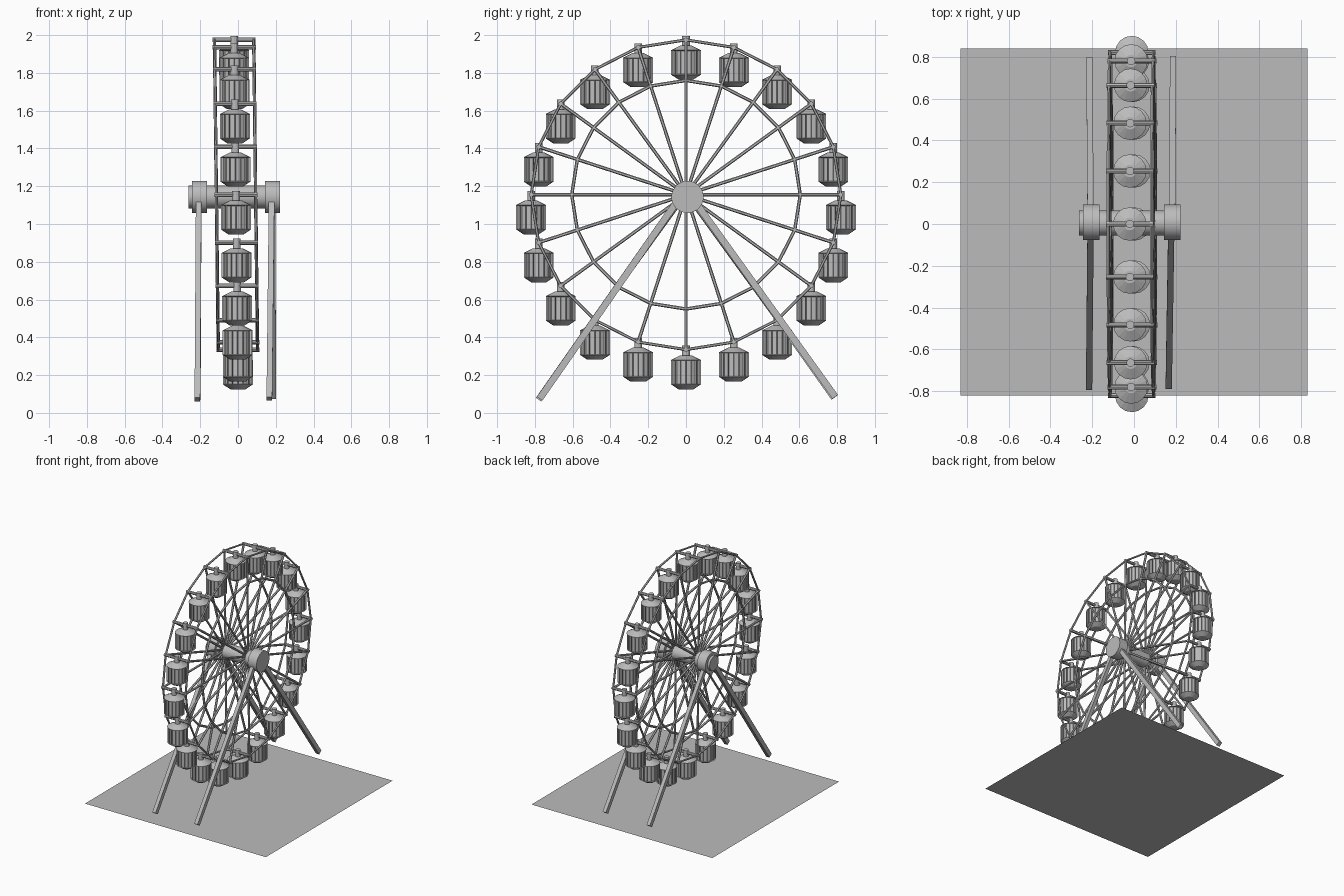
import bpy, bmesh, math
from mathutils import Vector, Matrix

if "Cube" in bpy.data.objects:
    bpy.data.objects.remove(bpy.data.objects["Cube"])

grey = bpy.data.materials.new("light grey")
grey.diffuse_color = (0.5, 0.5, 0.5, 1)
grey.use_nodes = True
grey.node_tree.nodes["Principled BSDF"].inputs["Base Color"].default_value = grey.diffuse_color

HUB_Z, R_OUT, R_IN, N = 1.155, 0.82, 0.605, 20


def tilt(z):
    # the wheel leans very slightly sideways
    return -0.0105 - 0.0122 * (z - HUB_Z)


def finish(name, bm, smooth=False):
    me = bpy.data.meshes.new(name)
    bm.to_mesh(me)
    bm.free()
    me.materials.append(grey)
    ob = bpy.data.objects.new(name, me)
    bpy.context.collection.objects.link(ob)
    if smooth:
        bpy.ops.object.select_all(action='DESELECT')
        ob.select_set(True)
        bpy.context.view_layer.objects.active = ob
        bpy.ops.object.shade_smooth_by_angle(angle=math.radians(35))
    return ob


def rod(bm, p, q, r1, r2=None, sides=6):
    p, q = Vector(p), Vector(q)
    d = q - p
    m = Matrix.Translation((p + q) / 2) @ d.to_track_quat('Z', 'Y').to_matrix().to_4x4()
    return bmesh.ops.create_cone(bm, cap_ends=True, segments=sides, radius1=r1,
                                 radius2=r1 if r2 is None else r2,
                                 depth=d.length, matrix=m)


def rim(k, r, side):
    a = 2 * math.pi * k / N
    z = HUB_Z + r * math.cos(a)
    return Vector((tilt(z) + side * 0.104, r * math.sin(a), z))


# base sheet
bm = bmesh.new()
bmesh.ops.create_grid(bm, x_segments=1, y_segments=1, size=0.83,
                      matrix=Matrix.Translation((0, 0.01, 0)))
finish("base_sheet", bm)

# rims and spokes on both sides
for side, label in ((-1, "left"), (1, "right")):
    bm = bmesh.new()
    for k in range(N):
        rod(bm, rim(k, R_OUT, side), rim(k + 1, R_OUT, side), 0.008)
        rod(bm, rim(k, R_IN, side), rim(k + 1, R_IN, side), 0.009)
    finish(label + "_rims", bm)
    bm = bmesh.new()
    for k in range(N):
        rod(bm, rim(k, 0.03, side), rim(k, R_OUT, side), 0.009)
    finish(label + "_spokes", bm)

# cross bars joining the rims
bm = bmesh.new()
for k in range(N):
    a, b = rim(k, R_OUT, -1), rim(k, R_OUT, 1)
    e = Vector((0.01, 0, 0))
    rod(bm, a - e, b + e, 0.012, sides=8)
finish("cross_bars", bm)

# cabin: hanger, roof, panelled body, tapered floor
bm = bmesh.new()
rod(bm, (0, 0, -0.035), (0, 0, 0.021), 0.02, sides=12)
rod(bm, (0, 0, -0.055), (0, 0, -0.03), 0.08, 0.03, sides=16)
rod(bm, (0, 0, -0.21), (0, 0, -0.185), 0.04, 0.078, sides=16)
body = rod(bm, (0, 0, -0.185), (0, 0, -0.055), 0.079, sides=16)
walls = {f for v in body["verts"] for f in v.link_faces if len(f.verts) == 4}
bmesh.ops.inset_individual(bm, faces=list(walls), thickness=0.005, depth=-0.008)
cabin = finish("cabin_01", bm)
for k in range(N):
    ob = cabin
    if k:
        ob = bpy.data.objects.new("cabin_%02d" % (k + 1), cabin.data)
        bpy.context.collection.objects.link(ob)
    ob.location = (rim(k, R_OUT, -1) + rim(k, R_OUT, 1)) / 2

# axle and hub discs
bm = bmesh.new()
rod(bm, (-0.262, 0.005, 1.143), (0.15, 0.005, 1.143), 0.06, sides=32)
finish("axle", bm, True)
for label, x0, x1 in (("left", -0.243, -0.165), ("right", 0.143, 0.223)):
    bm = bmesh.new()
    rod(bm, (x0, 0.008, 1.143), (x1, 0.008, 1.143), 0.085, sides=32)
    finish(label + "_hub_disc", bm, True)

# four square support legs
legs = (("left_front_leg", -0.208, -0.215, -0.78, 0.07),
        ("left_back_leg", -0.208, -0.213, 0.785, 0.08),
        ("right_front_leg", 0.178, 0.166, -0.775, 0.075),
        ("right_back_leg", 0.182, 0.187, 0.79, 0.085))
for name, xt, xb, yb, zb in legs:
    bm = bmesh.new()
    top = Vector((xt, math.copysign(0.04, yb), 1.13))
    bot = Vector((xb, yb, zb))
    d = (top - bot).normalized()
    u = Vector((1, 0, 0))
    u = (u - d * u.dot(d)).normalized()
    v = d.cross(u)
    rot = Matrix((u, v, d)).transposed().to_4x4()
    scale = Matrix.Diagonal((0.03, 0.036, (top - bot).length, 1))
    bmesh.ops.create_cube(bm, size=1,
                          matrix=Matrix.Translation((top + bot) / 2) @ rot @ scale)
    finish(name, bm)
